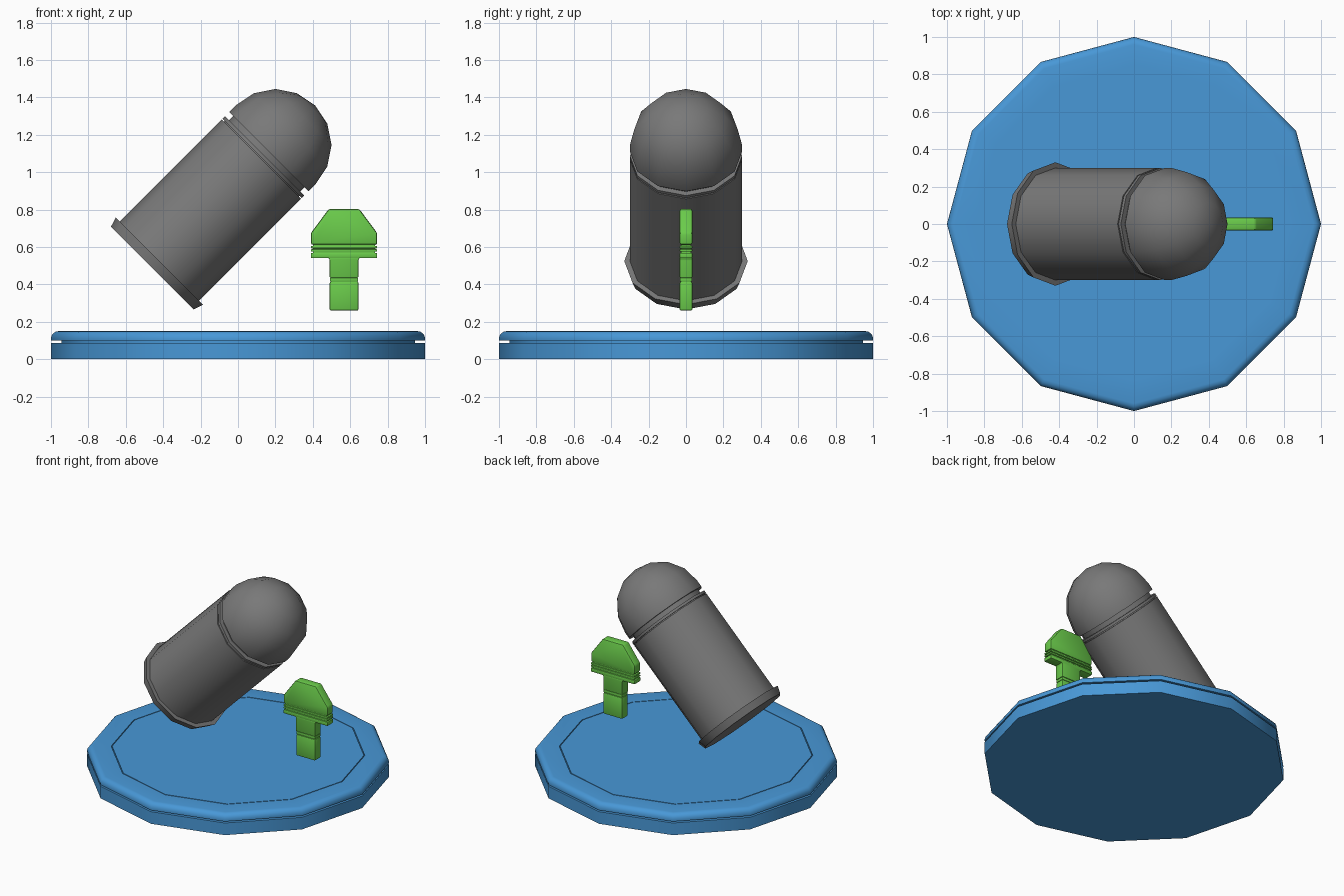
import bpy, bmesh, math
from mathutils import Matrix, Vector

if "Cube" in bpy.data.objects:
    bpy.data.objects.remove(bpy.data.objects["Cube"])


def material(name, rgb):
    m = bpy.data.materials.new(name)
    m.diffuse_color = (*rgb, 1)
    m.use_nodes = True
    m.node_tree.nodes["Principled BSDF"].inputs["Base Color"].default_value = m.diffuse_color
    return m


BLUE = material("blue", (0.065, 0.314, 0.68))
GREY = material("grey", (0.19, 0.19, 0.19))
GREEN = material("green", (0.145, 0.60, 0.07))


def finish(name, bm, mat, matrix=None):
    bmesh.ops.recalc_face_normals(bm, faces=bm.faces)
    me = bpy.data.meshes.new(name)
    bm.to_mesh(me)
    bm.free()
    me.materials.append(mat)
    ob = bpy.data.objects.new(name, me)
    bpy.context.collection.objects.link(ob)
    if matrix:
        ob.matrix_world = matrix
    bpy.ops.object.select_all(action='DESELECT')
    ob.select_set(True)
    bpy.context.view_layer.objects.active = ob
    bpy.ops.object.shade_smooth_by_angle(angle=math.radians(35))
    return ob


def lathe(name, profile, mat, matrix=None, sides=12):
    """Spin (radius, height) points about z; radius 0 makes a pole."""
    bm = bmesh.new()
    rings = []
    for r, h in profile:
        if r == 0:
            rings.append([bm.verts.new((0, 0, h))] * sides)
        else:
            rings.append([bm.verts.new((r * math.cos(a), r * math.sin(a), h))
                          for a in (math.tau * i / sides for i in range(sides))])
    for lo, hi in zip(rings, rings[1:]):
        for i in range(sides):
            j = (i + 1) % sides
            bm.faces.new(dict.fromkeys((lo[i], lo[j], hi[j], hi[i])))
    return finish(name, bm, mat, matrix)


def slab(name, half_outline, mat, cx, depth, bevel):
    """Mirror a half outline (x, z) about x = cx and extrude it along y."""
    pts = half_outline + [(-x, z) for x, z in reversed(half_outline)]
    bm = bmesh.new()
    face = bm.faces.new([bm.verts.new((cx + x, -depth / 2, z)) for x, z in pts])
    ext = bmesh.ops.extrude_face_region(bm, geom=[face])
    bmesh.ops.translate(bm, vec=(0, depth, 0),
                        verts=[g for g in ext['geom'] if isinstance(g, bmesh.types.BMVert)])
    bmesh.ops.recalc_face_normals(bm, faces=bm.faces)
    if bevel:
        bmesh.ops.bevel(bm, geom=bm.edges[:], offset=bevel, segments=2, profile=0.5,
                        affect='EDGES')
    return finish(name, bm, mat)


# Round base: side groove, rounded rim and a fine line in the top
rim = [(0.96 + 0.04 * math.cos(a), 0.11 + 0.04 * math.sin(a))
       for a in (math.radians(d) for d in (0, 22.5, 45, 67.5, 90))]
lathe("base", [(0, 0), (1, 0), (1, 0.088), (0.945, 0.088), (0.945, 0.099), (1, 0.099)]
      + rim + [(0.84, 0.15), (0.84, 0.143), (0.834, 0.143), (0.834, 0.15), (0, 0.15)], BLUE)

# Tilted capsule: end flange, body, neck with a thin ring, domed head
tilt = Matrix.Translation(Vector((0.2, 0, 1.145))) @ Matrix.Rotation(math.radians(45), 4, 'Y')
lathe("capsule_body", [(0, -0.93), (0.313, -0.93), (0.33, -0.877), (0.3, -0.877),
                       (0.3, -0.107), (0.283, -0.107), (0.283, -0.1), (0.3, -0.1),
                       (0.3, -0.082), (0.27, -0.082), (0.27, -0.04), (0, -0.04)], GREY, tilt)
dome = [(0.3 * math.cos(a), 0.3 * math.sin(a))
        for a in (math.radians(d) for d in (0, 22.5, 45, 67.5))]
lathe("capsule_dome", [(0, -0.05), (0.3, -0.05)] + dome + [(0, 0.3)], GREY, tilt)

# Switch: notched stem, core, two thin plates and a chamfered head
CX, DEPTH = 0.567, 0.068
slab("switch_stem_lower", [(0.077, 0.26), (0.077, 0.415)], GREEN, CX, DEPTH, 0.008)
slab("switch_stem_ring", [(0.075, 0.416), (0.075, 0.436)], GREEN, CX, DEPTH - 0.004, 0.003)
slab("switch_stem_upper", [(0.077, 0.437), (0.077, 0.532), (0.085, 0.545)], GREEN, CX, DEPTH, 0.004)
slab("switch_stem_core", [(0.071, 0.40), (0.071, 0.45)], GREEN, CX, DEPTH - 0.012, 0)
slab("switch_head_core", [(0.165, 0.55), (0.165, 0.63)], GREEN, CX, DEPTH - 0.014, 0)
for i, (z0, z1) in enumerate(((0.54, 0.568), (0.575, 0.588), (0.593, 0.606))):
    slab(f"switch_plate_{i + 1}", [(0.177, z0), (0.177, z1)], GREEN, CX, DEPTH, 0.004)
slab("switch_head", [(0.177, 0.612), (0.177, 0.675), (0.082, 0.803)], GREEN, CX, DEPTH, 0.01)
